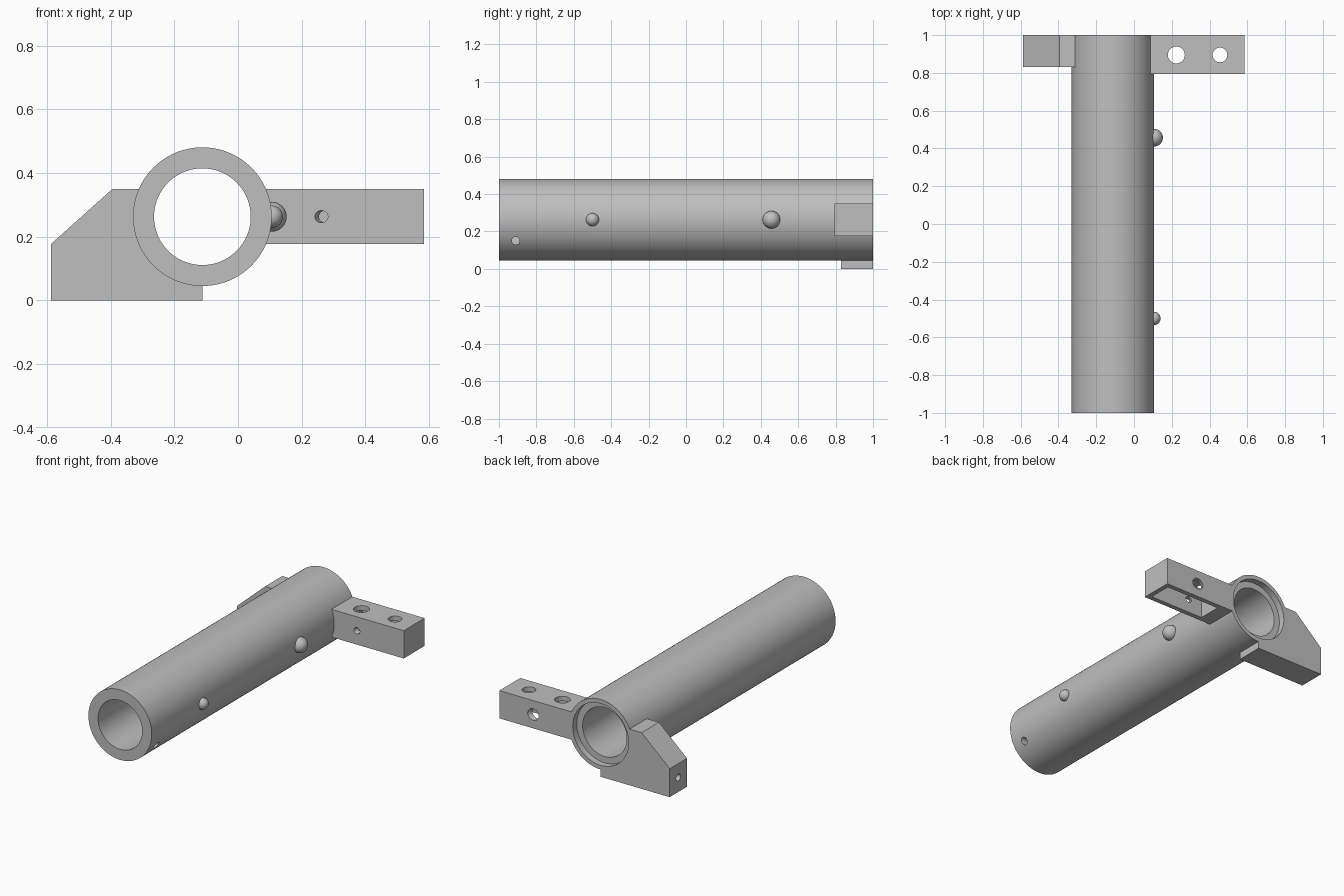
import bpy, bmesh, math
from mathutils import Vector

default = bpy.data.objects.get("Cube")
if default:
    bpy.data.objects.remove(default, do_unlink=True)

grey = bpy.data.materials.new("plain grey")
grey.use_nodes = True
colour = (0.52, 0.52, 0.52, 1)
grey.diffuse_color = colour
grey.node_tree.nodes["Principled BSDF"].inputs["Base Color"].default_value = colour

CX, CZ, R = -0.112, 0.263, 0.218      # tube axis and outer radius


def finish_mesh(name, bm):
    bmesh.ops.recalc_face_normals(bm, faces=bm.faces)
    mesh = bpy.data.meshes.new(name)
    bm.to_mesh(mesh)
    bm.free()
    obj = bpy.data.objects.new(name, mesh)
    bpy.context.collection.objects.link(obj)
    mesh.materials.append(grey)
    return obj


def rod(name, start, end, radius, sides=32):
    start, end = Vector(start), Vector(end)
    axis = end - start
    bm = bmesh.new()
    bmesh.ops.create_cone(bm, cap_ends=True, segments=sides, radius1=radius,
                          radius2=radius, depth=axis.length)
    bm.transform(axis.to_track_quat('Z', 'Y').to_matrix().to_4x4())
    bmesh.ops.translate(bm, verts=bm.verts, vec=(start + end) / 2)
    return finish_mesh(name, bm)


def slab(name, outline, y0, y1):
    """Extrude an x-z outline along y."""
    bm = bmesh.new()
    face = bm.faces.new([bm.verts.new((x, y0, z)) for x, z in outline])
    moved = bmesh.ops.extrude_face_region(bm, geom=[face])["geom"]
    bmesh.ops.translate(bm, vec=(0, y1 - y0, 0),
                        verts=[v for v in moved if isinstance(v, bmesh.types.BMVert)])
    return finish_mesh(name, bm)


def box(name, x0, x1, y0, y1, z0, z1):
    return slab(name, [(x0, z0), (x1, z0), (x1, z1), (x0, z1)], y0, y1)


def carve(obj, cutters):
    for cutter in cutters:
        mod = obj.modifiers.new("cut", 'BOOLEAN')
        mod.operation, mod.solver, mod.object = 'DIFFERENCE', 'EXACT', cutter
        bpy.context.view_layer.objects.active = obj
        bpy.ops.object.modifier_apply(modifier=mod.name)
        bpy.data.objects.remove(cutter, do_unlink=True)


def along_tube(name, y0, y1, radius):
    return rod(name, (CX, y0, CZ), (CX, y1, CZ), radius, 96)


# Tube with bore, back counterbore and small side hole
tube = along_tube("tube", -1, 1, R)
carve(tube, [along_tube("bore", -1.1, 1.1, 0.152),
             along_tube("counterbore", 0.96, 1.1, 0.192),
             rod("side_hole", (-0.05, -0.91, 0.15), (0.2, -0.91, 0.15), 0.021)])

# Side arm: hollow from below, two top holes, one slanted screw hole
arm = box("side_arm", 0.03, 0.585, 0.795, 1, 0.177, 0.35)
slope = Vector((0.09, 0.205, 0))
front_point = Vector((0.262, 0.795, CZ))
carve(arm, [along_tube("arm_seat", 0.7, 1.1, 0.205),
            box("pocket", 0.178, 0.555, 0.825, 0.97, 0.1, 0.32),
            rod("large_top_hole", (0.224, 0.895, 0.3), (0.224, 0.895, 0.4), 0.045),
            rod("small_top_hole", (0.455, 0.895, 0.3), (0.455, 0.895, 0.4), 0.039),
            rod("screw_hole", front_point - slope * 0.3, front_point + slope * 0.5, 0.019),
            rod("screw_head_hole", front_point + slope * 0.6, front_point + slope * 1.3, 0.035)])

# Chamfered foot block with a hole in its outer end
foot = slab("foot_block", [(-0.588, 0), (CX, 0), (CX, 0.35), (-0.395, 0.35),
                           (-0.588, 0.177)], 0.83, 1)
carve(foot, [along_tube("foot_seat", 0.7, 1.1, 0.205),
             rod("end_hole", (-0.7, 0.915, 0.09), (-0.42, 0.915, 0.09), 0.021)])

# Round studs on the tube's side
studs = []
for name, y, radius in (("large_stud", 0.457, 0.047), ("small_stud", -0.5, 0.035)):
    bm = bmesh.new()
    bmesh.ops.create_uvsphere(bm, u_segments=32, v_segments=16, radius=radius)
    bmesh.ops.translate(bm, verts=bm.verts, vec=(CX + R, y, CZ))
    stud = finish_mesh(name, bm)
    carve(stud, [along_tube("stud_seat", -1.1, 1.1, 0.205)])
    studs.append(stud)

# Smooth curved faces, keep sharp edges
bpy.ops.object.select_all(action='DESELECT')
for obj in [tube, arm, foot] + studs:
    obj.select_set(True)
bpy.context.view_layer.objects.active = tube
bpy.ops.object.shade_smooth_by_angle(angle=math.radians(30))
